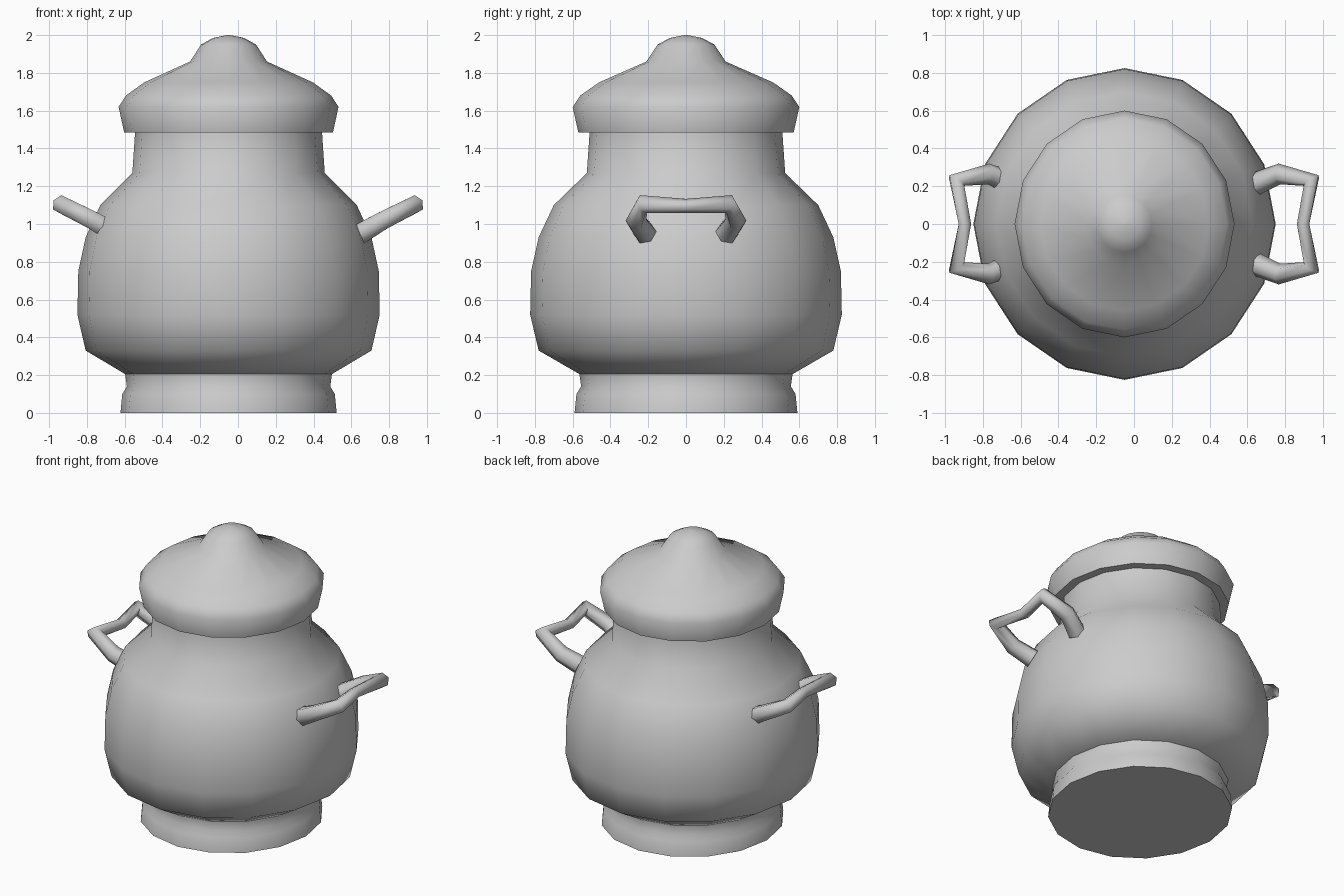
import bpy, bmesh, math
from mathutils import Vector

old = bpy.data.objects.get("Cube")
if old:
    bpy.data.objects.remove(old, do_unlink=True)

SIDES = 16
CENTRE_X = -0.05      # the pot sits slightly off centre between its handles
SQUASH = 0.97         # the pot is a little narrower in x than in y

clay = bpy.data.materials.new("grey clay")
clay.use_nodes = True
GREY = (0.6, 0.6, 0.6, 1)
clay.diffuse_color = GREY
clay.node_tree.nodes["Principled BSDF"].inputs["Base Color"].default_value = GREY


def finish(obj, angle):
    obj.data.materials.append(clay)
    bpy.ops.object.select_all(action="DESELECT")
    obj.select_set(True)
    bpy.context.view_layer.objects.active = obj
    bpy.ops.object.shade_smooth_by_angle(angle=math.radians(angle))


def lathe(name, profile, angle=50):
    """Turn a list of (radius, height) into a closed round part."""
    bm = bmesh.new()
    rings = []
    for r, z in profile:
        ring = []
        for i in range(SIDES):
            a = math.tau * i / SIDES
            ring.append(bm.verts.new((CENTRE_X + SQUASH * r * math.cos(a), r * math.sin(a), z)))
        rings.append(ring)
    for low, high in zip(rings, rings[1:]):
        for i in range(SIDES):
            j = (i + 1) % SIDES
            bm.faces.new((low[i], low[j], high[j], high[i]))
    bm.faces.new(rings[0][::-1])
    bm.faces.new(rings[-1])
    mesh = bpy.data.meshes.new(name)
    bm.to_mesh(mesh)
    bm.free()
    obj = bpy.data.objects.new(name, mesh)
    bpy.context.collection.objects.link(obj)
    finish(obj, angle)
    return obj


def handle(name, side, half_path):
    """Sweep a six-sided tube along a path mirrored front to back."""
    path = half_path + [(x, -y, z, r) for x, y, z, r in half_path[-2::-1]]
    points = [Vector((side * x, y, z)) for x, y, z, r in path]
    bm = bmesh.new()
    rings = []
    for i, p in enumerate(points):
        back = (p - points[i - 1]).normalized() if i else Vector()
        ahead = (points[i + 1] - p).normalized() if i + 1 < len(points) else Vector()
        tangent = (back + ahead).normalized()
        # the path lies in a slanted plane; its normal keeps the tube untwisted
        up = Vector((-side * 0.5, 0, 0.87))
        across = tangent.cross(up).normalized()
        up = across.cross(tangent)
        r = path[i][3]
        rings.append([bm.verts.new(p + r * (math.cos(k * math.tau / 6) * across
                                            + math.sin(k * math.tau / 6) * up))
                      for k in range(6)])
    for a, b in zip(rings, rings[1:]):
        for k in range(6):
            n = (k + 1) % 6
            bm.faces.new((a[k], a[n], b[n], b[k]))
    bm.faces.new(rings[0])
    bm.faces.new(rings[-1])
    bmesh.ops.recalc_face_normals(bm, faces=bm.faces)
    mesh = bpy.data.meshes.new(name)
    bm.to_mesh(mesh)
    bm.free()
    obj = bpy.data.objects.new(name, mesh)
    bpy.context.collection.objects.link(obj)
    finish(obj, 75)


# Foot ring
lathe("foot", [(0.59, 0), (0.58, 0.1), (0.555, 0.14), (0.565, 0.21)])

# Round belly running up into the neck
lathe("belly_and_neck", [(0.555, 0.2), (0.78, 0.33), (0.825, 0.52), (0.82, 0.75),
                         (0.78, 0.93), (0.7, 1.1), (0.525, 1.27), (0.51, 1.49)])

# Lid with its rounded knob
lathe("lid", [(0.5, 1.485), (0.57, 1.485), (0.6, 1.62), (0.56, 1.68), (0.46, 1.75),
              (0.21, 1.86), (0.15, 1.95), (0.085, 1.985), (0.01, 2.0)])

# Pair of angular side handles
HALF = [(0.65, 0.215, 0.95, 0.062), (0.77, 0.265, 1.02, 0.055),
        (0.94, 0.23, 1.105, 0.05), (0.895, 0, 1.095, 0.038)]
handle("handle_left", 1, HALF)
handle("handle_right", -1, HALF)
